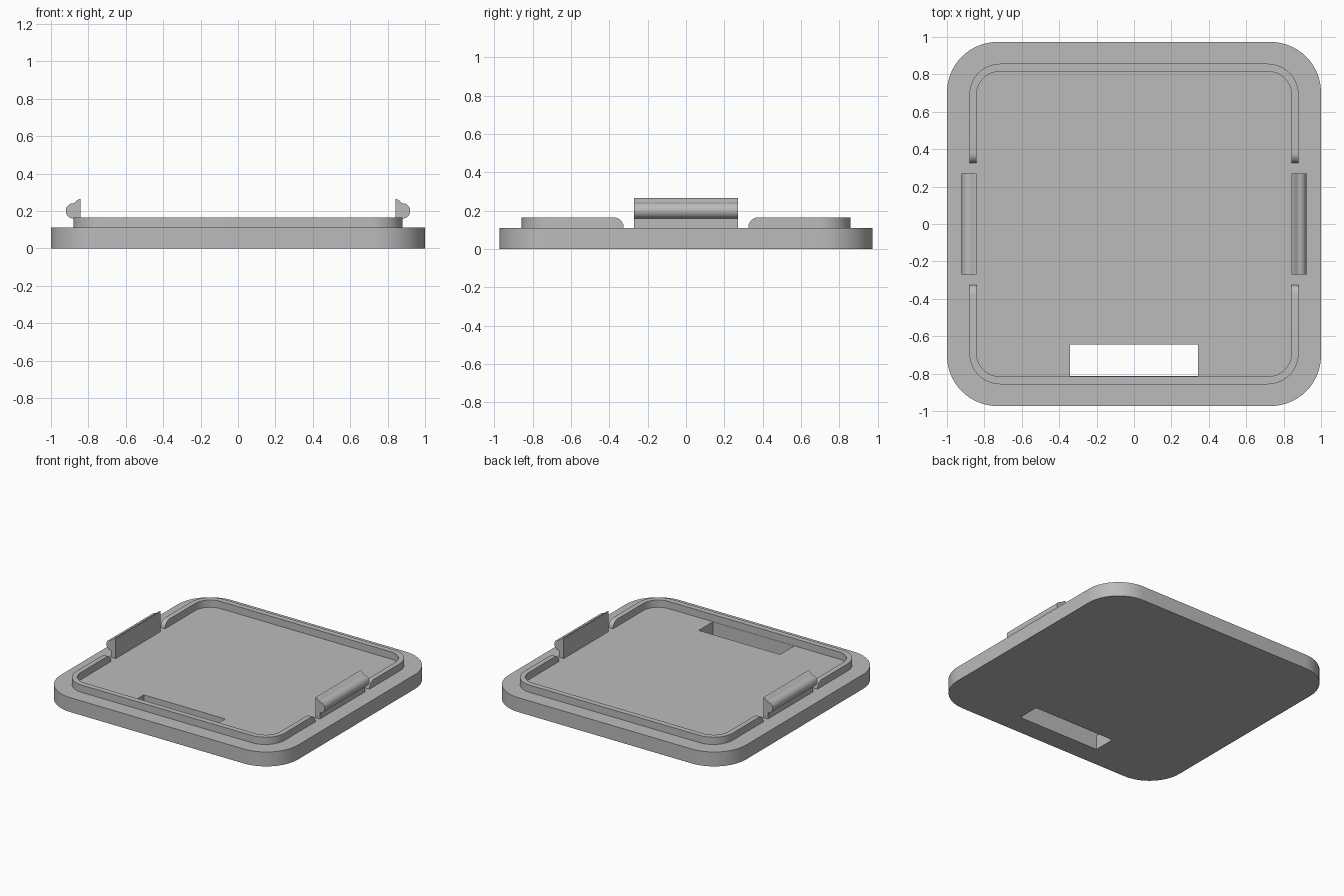
import bpy, bmesh
from math import sin, cos, pi, radians

if "Cube" in bpy.data.objects:
    bpy.data.objects.remove(bpy.data.objects["Cube"])

grey = bpy.data.materials.new("plain grey")
grey.use_nodes = True
COLOUR = (0.5, 0.5, 0.5, 1)
grey.diffuse_color = COLOUR
grey.node_tree.nodes["Principled BSDF"].inputs["Base Color"].default_value = COLOUR

BASE_TOP, LIP_TOP = 0.11, 0.165


def arc(cx, cy, r, start, end, steps):
    """Points along an arc, angles in degrees."""
    angles = [radians(start + (end - start) * i / steps) for i in range(steps + 1)]
    return [(cx + r * cos(a), cy + r * sin(a)) for a in angles]


def rounded_rect(hx, hy, r, steps=16):
    pts = []
    for k, (sx, sy) in enumerate([(1, 1), (-1, 1), (-1, -1), (1, -1)]):
        pts += arc(sx * (hx - r), sy * (hy - r), r, 90 * k, 90 * k + 90, steps)
    return pts


def prism(name, profile, place, low, high):
    """Extrude a closed profile between two levels; place maps (u, v, level) to xyz."""
    bm = bmesh.new()
    ends = [[bm.verts.new(place(u, v, w)) for u, v in profile] for w in (low, high)]
    n = len(profile)
    for ring in ends:
        bm.faces.new(ring)
    for i in range(n):
        j = (i + 1) % n
        bm.faces.new((ends[0][i], ends[0][j], ends[1][j], ends[1][i]))
    bmesh.ops.recalc_face_normals(bm, faces=bm.faces)
    mesh = bpy.data.meshes.new(name)
    bm.to_mesh(mesh)
    bm.free()
    mesh.materials.append(grey)
    obj = bpy.data.objects.new(name, mesh)
    bpy.context.collection.objects.link(obj)
    return obj


def upright(u, v, w):
    return (u, v, w)


def along_x(u, v, w):
    return (w, u, v)


def along_y(u, v, w):
    return (u, w, v)


def cut(obj, cutter):
    """Subtract the cutter, apply, and remove it."""
    mod = obj.modifiers.new("cut", 'BOOLEAN')
    mod.operation, mod.solver, mod.object = 'DIFFERENCE', 'EXACT', cutter
    bpy.context.view_layer.objects.active = obj
    bpy.ops.object.modifier_apply(modifier=mod.name)
    bpy.data.objects.remove(cutter)


def smooth(obj):
    bpy.ops.object.select_all(action='DESELECT')
    obj.select_set(True)
    bpy.context.view_layer.objects.active = obj
    bpy.ops.object.shade_smooth_by_angle(angle=radians(30))


# Base plate with a rectangular slot near the front
base = prism("base_plate", rounded_rect(1, 0.973, 0.27), upright, 0, BASE_TOP)
slot = [(-0.343, -0.813), (0.343, -0.813), (0.343, -0.643), (-0.343, -0.643)]
cut(base, prism("slot_cutter", slot, upright, -0.1, 0.3))
smooth(base)

# Raised lip: a thin rounded ring
lip = prism("raised_lip", rounded_rect(0.88, 0.857, 0.165), upright, BASE_TOP, LIP_TOP)
cut(lip, prism("lip_hollow", rounded_rect(0.842, 0.815, 0.125), upright, 0, 0.3))

# Gaps at the sides leave lip ends with rounded upper corners
GAP, ROUND = 0.325, 0.053
right_end = arc(GAP + ROUND, LIP_TOP - ROUND, ROUND, 180, 90, 10)
left_end = [(-y, z) for y, z in reversed(right_end)]
gap = ([(-GAP, 0.05), (GAP, 0.05)] + right_end
       + [(GAP + ROUND, 0.25), (-GAP - ROUND, 0.25)] + left_end)
cut(lip, prism("gap_cutter", gap, along_x, -1.2, 1.2))
smooth(lip)

# Snap clips: upright stem with a rounded outward bead and a tapered tip
clip = ([(0.842, BASE_TOP), (0.88, BASE_TOP)]
        + arc(0.88, 0.2, 0.041, -90, 90, 16)
        + [(0.872, 0.245), (0.858, 0.259), (0.842, 0.265)])
for name, side in (("left_clip", 1), ("right_clip", -1)):
    profile = [(side * x, z) for x, z in clip]
    smooth(prism(name, profile, along_y, -0.27, 0.27))
